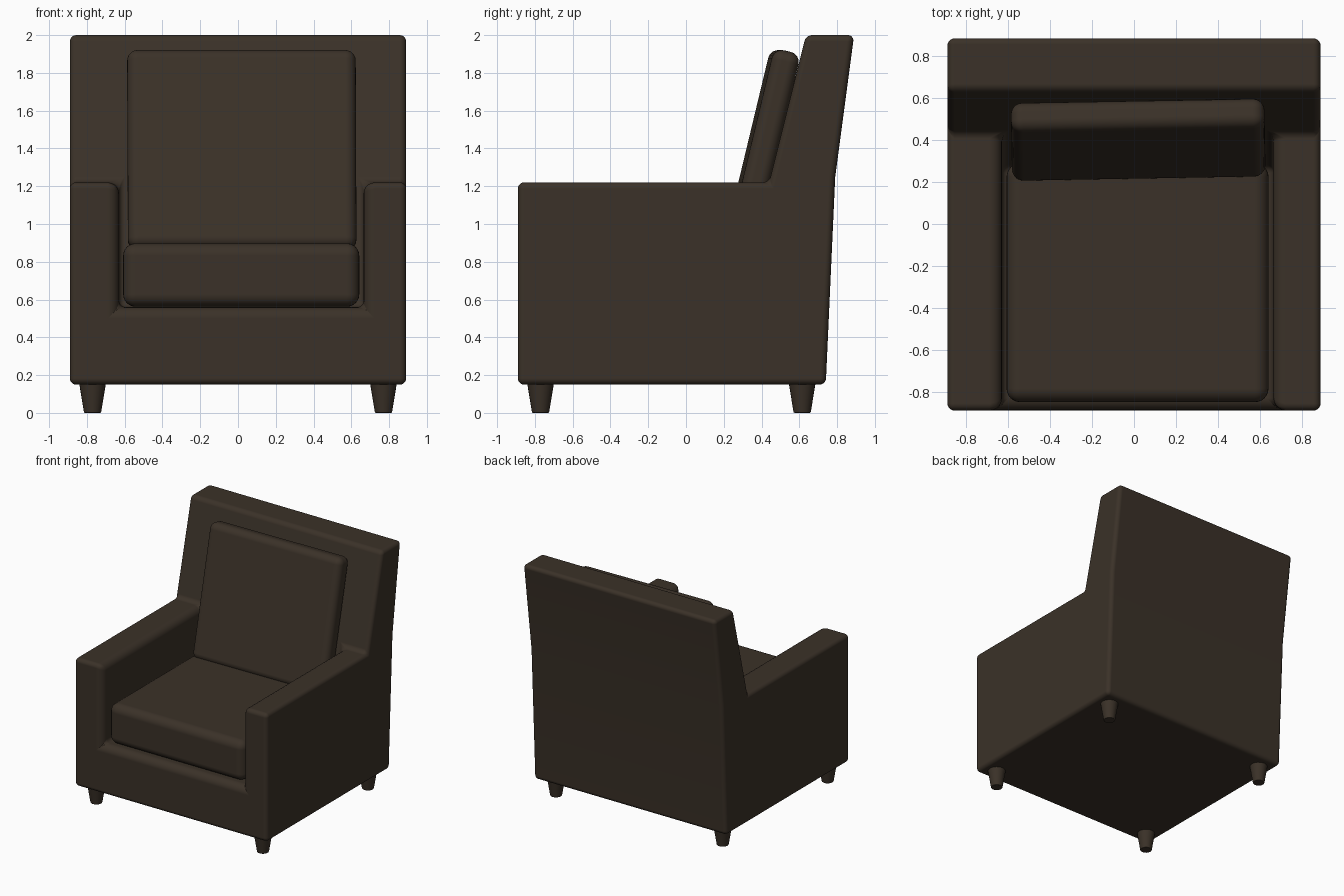
import bpy, bmesh, math
from mathutils import Matrix, Vector

if "Cube" in bpy.data.objects:
    bpy.data.objects.remove(bpy.data.objects["Cube"])


def material(name, rgb):
    m = bpy.data.materials.new(name)
    m.diffuse_color = (*rgb, 1)
    m.use_nodes = True
    m.node_tree.nodes["Principled BSDF"].inputs["Base Color"].default_value = m.diffuse_color
    return m


fabric = material("dark brown fabric", (0.043, 0.031, 0.021))


def finish(name, bm, width, segments, limit='ANGLE'):
    bmesh.ops.recalc_face_normals(bm, faces=bm.faces)
    for f in bm.faces:
        f.smooth = True
    me = bpy.data.meshes.new(name)
    bm.to_mesh(me)
    bm.free()
    me.materials.append(fabric)
    ob = bpy.data.objects.new(name, me)
    bpy.context.collection.objects.link(ob)
    b = ob.modifiers.new("rounding", 'BEVEL')
    b.width, b.segments, b.limit_method = width, segments, limit
    b.harden_normals = True
    return ob


# Frame: arms, base and leaning back as one closed shell
outer = [(-0.89, 0.15), (-0.89, 1.22), (0.44, 1.22), (0.635, 2.0),
         (0.89, 2.0), (0.79, 1.25), (0.74, 0.15)]
inner = [(-0.89, 1.22), (-0.89, 0.56), (0.275, 0.56), (0.44, 1.22)]
bm = bmesh.new()
OL, OR = [[bm.verts.new((x, *p)) for p in outer] for x in (-0.89, 0.89)]
IL, IR = [[bm.verts.new((x, *p)) for p in inner] for x in (-0.63, 0.665)]
bm.faces.new(OL)
bm.faces.new(OR)
bm.faces.new(IL)
bm.faces.new(IR)
for i in (3, 4, 5, 6):                                  # top, rear, underside
    j = (i + 1) % 7
    bm.faces.new((OL[i], OL[j], OR[j], OR[i]))
bm.faces.new((OL[1], OL[2], IL[3], IL[0]))              # arm tops
bm.faces.new((OR[1], OR[2], IR[3], IR[0]))
bm.faces.new((IL[1], IL[2], IR[2], IR[1]))              # seat deck
bm.faces.new((OL[0], OL[1], IL[0], IL[1], IR[1], IR[0], OR[1], OR[0]))
bm.faces.new((OL[3], OL[2], IL[3], IL[2], IR[2], IR[3], OR[2], OR[3]))

# Softer rounding around the front opening and arm tops
weight = bm.edges.layers.float.new("bevel_weight_edge")
soft = [(IL[0], IL[1]), (IL[1], IR[1]), (IR[0], IR[1]), (IL[0], IL[3]), (IR[0], IR[3])]
bmesh.ops.recalc_face_normals(bm, faces=bm.faces)
for e in bm.edges:
    if e.calc_face_angle(0) > math.radians(20):
        e[weight] = 0.55
for a, b in soft:
    bm.edges.get((a, b))[weight] = 1.0
finish("frame", bm, 0.06, 5, 'WEIGHT')


def cushion(name, size, loc, rot=(0, 0, 0), radius=0.05):
    bm = bmesh.new()
    bmesh.ops.create_cube(bm, size=1, matrix=Matrix.Diagonal((*size, 1)))
    ob = finish(name, bm, radius, 6)
    ob.location, ob.rotation_euler = loc, rot
    return ob


# Loose cushions
cushion("seat_cushion", (1.25, 1.14, 0.335), (0.017, -0.28, 0.73), radius=0.065)
cushion("back_cushion", (1.21, 0.145, 1.08), (0.02, 0.402, 1.39),
        (math.radians(-13.5), 0, math.radians(1)), radius=0.055)

# Tapered round legs
for name, y in (("front_leg", -0.77), ("rear_leg", 0.615)):
    for side, x in (("left", -0.77), ("right", 0.77)):
        bm = bmesh.new()
        bmesh.ops.create_cone(bm, cap_ends=True, segments=24, radius1=0.045,
                              radius2=0.073, depth=0.17)
        leg = finish(side + "_" + name, bm, 0.005, 2)
        leg.location = (x, y, 0.085)
